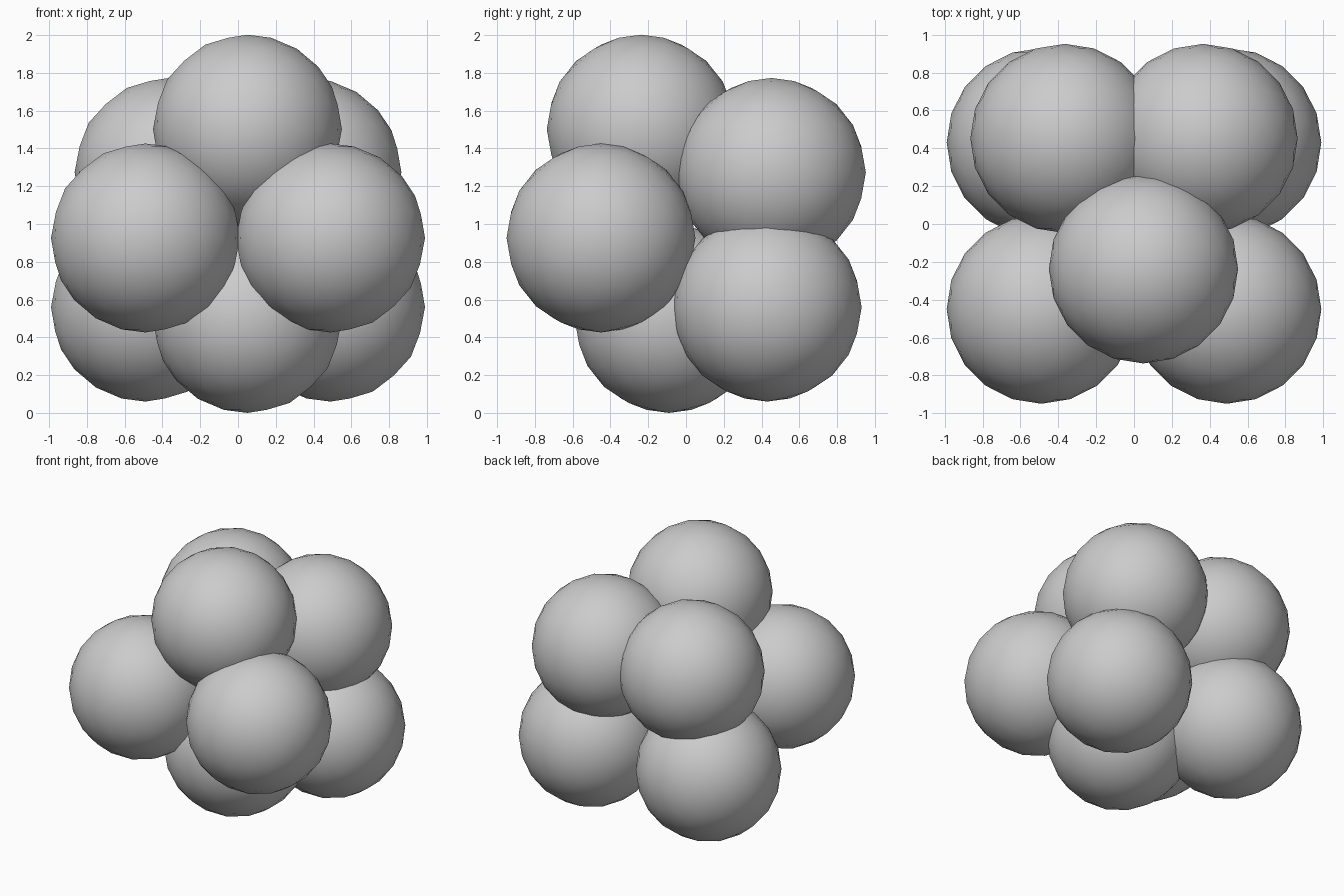
import bpy

if "Cube" in bpy.data.objects:
    bpy.data.objects.remove(bpy.data.objects["Cube"])

R = 0.5


def ball(name, x, y, z):
    bpy.ops.mesh.primitive_ico_sphere_add(subdivisions=3, radius=R, location=(x, y, z))
    obj = bpy.context.object
    obj.name = name
    bpy.ops.object.shade_smooth()
    return obj


# single balls at the top and bottom of the cluster
ball("top_ball", 0.05, -0.237, 1.502)
ball("bottom_ball", 0.05, -0.09, 0.50)

# mirrored pairs
pairs = {
    "front_ball": (0.49, -0.45, 0.926),
    "upper_back_ball": (0.365, 0.452, 1.273),
    "lower_back_ball": (0.49, 0.43, 0.56),
}
for name, (x, y, z) in pairs.items():
    for side, s in (("left", -1), ("right", 1)):
        ball(f"{name}_{side}", s * x, y, z)
